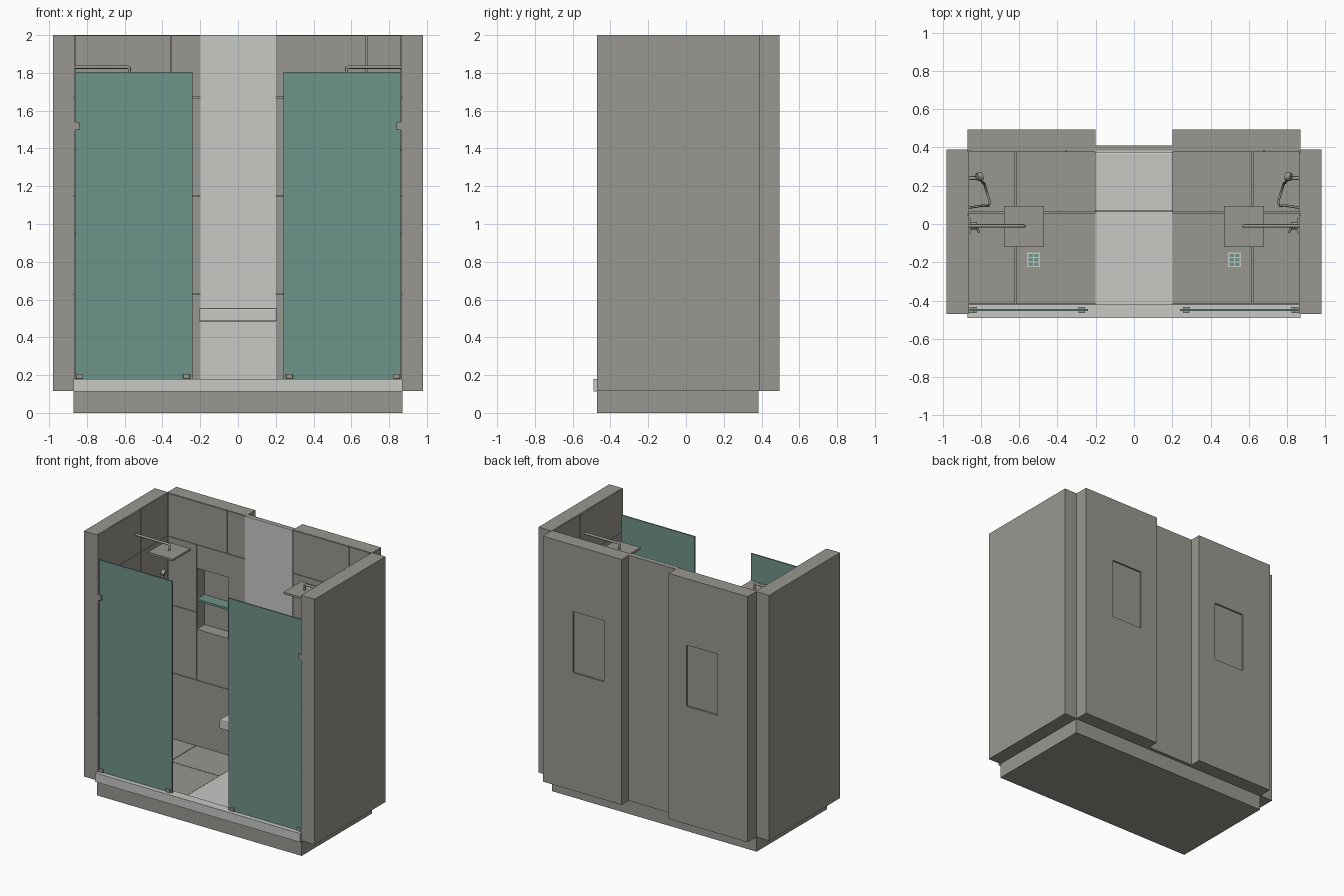
import bpy, bmesh
from mathutils import Vector

cube = bpy.data.objects.get("Cube")
if cube:
    bpy.data.objects.remove(cube)


def material(name, rgb):
    m = bpy.data.materials.new(name)
    m.use_nodes = True
    m.diffuse_color = (*rgb, 1)
    m.node_tree.nodes["Principled BSDF"].inputs["Base Color"].default_value = (*rgb, 1)
    return m


GREY = material("warm_grey", (0.32, 0.31, 0.28))
LIGHT = material("pale_stone", (0.58, 0.58, 0.56))
GLASS = material("teal_glass", (0.155, 0.295, 0.25))


def boxes(name, mat, items, bevel=0):
    """One object from boxes given as (x0, x1, y0, y1, z0, z1)."""
    bm = bmesh.new()
    for x0, x1, y0, y1, z0, z1 in items:
        v = [bm.verts.new((x, y, z)) for z in (z0, z1)
             for x, y in ((x0, y0), (x1, y0), (x1, y1), (x0, y1))]
        bm.faces.new(v[3::-1])
        bm.faces.new(v[4:])
        for i in range(4):
            j = (i + 1) % 4
            bm.faces.new((v[i], v[j], v[j + 4], v[i + 4]))
    bmesh.ops.recalc_face_normals(bm, faces=bm.faces)
    me = bpy.data.meshes.new(name)
    bm.to_mesh(me)
    bm.free()
    me.materials.append(mat)
    ob = bpy.data.objects.new(name, me)
    bpy.context.collection.objects.link(ob)
    if bevel:
        mod = ob.modifiers.new("bevel", "BEVEL")
        mod.width, mod.segments = bevel, 2
    return ob


def tube(name, mat, points, radius, smooth=True):
    """Round rod or hose through the points."""
    cu = bpy.data.curves.new(name, "CURVE")
    cu.dimensions = "3D"
    cu.bevel_depth, cu.bevel_resolution, cu.use_fill_caps = radius, 2, True
    cu.resolution_u = 6
    sp = cu.splines.new("BEZIER" if smooth else "POLY")
    if smooth:
        sp.bezier_points.add(len(points) - 1)
        for bp, p in zip(sp.bezier_points, points):
            bp.co = p
            bp.handle_left_type = bp.handle_right_type = "AUTO"
    else:
        sp.points.add(len(points) - 1)
        for sp_pt, p in zip(sp.points, points):
            sp_pt.co = (*p, 1)
    ob = bpy.data.objects.new(name, cu)
    bpy.context.collection.objects.link(ob)
    cu.materials.append(mat)
    return ob


def around(rect, hole):
    """Split rect (a0, a1, z0, z1) into the pieces that surround the hole."""
    a0, a1, z0, z1 = rect
    h0, h1 = max(a0, hole[0]), min(a1, hole[1])
    k0, k1 = max(z0, hole[2]), min(z1, hole[3])
    if h0 >= h1 or k0 >= k1:
        return [rect]
    parts = [(a0, h0, z0, z1), (h1, a1, z0, z1), (h0, h1, z0, k0), (h0, h1, k1, z1)]
    return [p for p in parts if p[1] - p[0] > 0.001 and p[3] - p[2] > 0.001]


def tiles(start, end, seams):
    """Tile rectangles row by row, leaving a narrow joint between them."""
    out = []
    for r in range(4):
        cuts = [start, *seams[r], end]
        for a, b in zip(cuts, cuts[1:]):
            out.append((a + JOINT, b - JOINT, ROWS[r] + JOINT, ROWS[r + 1] - JOINT))
    return out


JOINT = 0.002
ROWS = (0.115, 0.63, 1.15, 1.67, 2.0)
NICHE = (0.35, 0.615, 1.02, 1.49)

# Base, kerb and centre stonework
boxes("base", GREY, [(-0.87, 0.87, -0.47, 0.385, 0, 0.115)])
boxes("kerb", LIGHT, [(-0.87, 0.87, -0.49, -0.42, 0.112, 0.18)])
boxes("centre_floor", LIGHT, [(-0.2, 0.2, -0.42, 0.38, 0.113, 0.125)])
boxes("centre_back_wall", GREY, [(-0.2, 0.2, 0.383, 0.41, 0.115, 2)])
boxes("centre_back_panel", LIGHT, [(-0.2, 0.2, 0.373, 0.383, 0.115, 2)])
boxes("bench", LIGHT, [(-0.205, 0.205, 0.065, 0.375, 0.485, 0.555)], 0.008)

for side, s in (("left", 1), ("right", -1)):
    def part(name, mat, items, bevel=0):
        flipped = [(*sorted((s * b[0], s * b[1])), *b[2:]) for b in items]
        return boxes(f"{side}_{name}", mat, flipped, bevel)

    def rod(name, points, radius, smooth=True):
        return tube(f"{side}_{name}", GREY, [Vector((s * x, y, z)) for x, y, z in points],
                    radius, smooth)

    # Walls, with a niche opening in the back one
    part("side_wall", GREY, [(0.87, 0.98, -0.47, 0.39, 0.115, 2)])
    part("back_wall", GREY, [(a, b, 0.385, 0.495, c, d)
                             for a, b, c, d in around((0.2, 0.87, 0.115, 2), NICHE)])
    n0, n1, k0, k1 = NICHE
    part("niche_back", GREY, [(n0, n1, 0.473, 0.483, k0, k1)])
    part("niche_shelf", GLASS, [(n0, n1, 0.38, 0.473, 1.235, 1.25)])

    # Wall tiles
    top_seam = 0.68 if s > 0 else 0.355
    back = tiles(0.2, 0.862, [[], [0.615], [0.615], [top_seam]])
    part("back_tiles", GREY, [(a, b, 0.377, 0.385, c, d) for rect in back
                              for a, b, c, d in around(rect, NICHE)])
    side_rects = tiles(-0.47, 0.379, [[0.05], [-0.2], [0.05], [0.05]])
    part("side_tiles", GREY, [(0.862, 0.87, *rect) for rect in side_rects])

    # Floor tiles around the drain
    drain = (0.49, 0.56, -0.225, -0.15)
    floor = []
    for y0, y1 in ((-0.42, 0.06), (0.06, 0.38)):
        for x0, x1 in ((0.2, 0.62), (0.62, 0.865)):
            floor += around((x0 + JOINT, x1 - JOINT, y0 + JOINT, y1 - JOINT), drain)
    part("floor_tiles", GREY, [(*r, 0.113, 0.125) for r in floor])

    # Drain: pale grate over a teal pan
    part("drain_pan", GLASS, [(*drain, 0.113, 0.122)])
    bars = [(x - w, x + w, -0.225, -0.15) for x, w in ((0.494, 0.004), (0.525, 0.002),
                                                     (0.556, 0.004))]
    bars += [(0.49, 0.56, y - 0.003, y + 0.003) for y in (-0.222, -0.2, -0.175, -0.153)]
    part("drain_grate", LIGHT, [(*b, 0.12, 0.127) for b in bars])

    # Glass screen and its clips
    part("glass_screen", GLASS, [(0.24, 0.86, -0.455, -0.445, 0.18, 1.805)])
    part("glass_clips", GREY, [(0.255, 0.29, -0.466, -0.434, 0.18, 0.206),
                               (0.823, 0.858, -0.466, -0.434, 0.18, 0.206),
                               (0.838, 0.865, -0.466, -0.434, 1.497, 1.54)], 0.003)

    # Overhead shower
    rod("shower_arm", [(0.865, -0.01, 1.83), (0.585, -0.01, 1.83), (0.575, -0.01, 1.825),
                       (0.575, -0.01, 1.78)], 0.009, False)
    part("shower_head", GREY, [(0.47, 0.68, -0.12, 0.095, 1.77, 1.785)])

    # Mixer valve
    part("valve_plate", GREY, [(0.852, 0.863, -0.05, 0.03, 1.03, 1.15)])
    rod("valve_body", [(0.86, -0.01, 1.09), (0.82, -0.01, 1.09)], 0.02, False)
    rod("valve_lever", [(0.825, -0.01, 1.09), (0.81, -0.045, 1.09)], 0.006, False)

    # Hand shower with its hose
    rod("hand_shower_bracket", [(0.865, 0.24, 1.4), (0.82, 0.24, 1.4)], 0.01, False)
    rod("hand_shower_handle", [(0.82, 0.24, 1.28), (0.815, 0.245, 1.45)], 0.01, False)
    rod("hand_shower_spray", [(0.82, 0.245, 1.46), (0.795, 0.25, 1.45)], 0.022, False)
    rod("hose", [(0.865, 0.085, 0.95), (0.8, 0.095, 0.9), (0.755, 0.11, 0.75),
                 (0.77, 0.17, 0.7), (0.79, 0.215, 0.9), (0.82, 0.24, 1.28)], 0.006)
